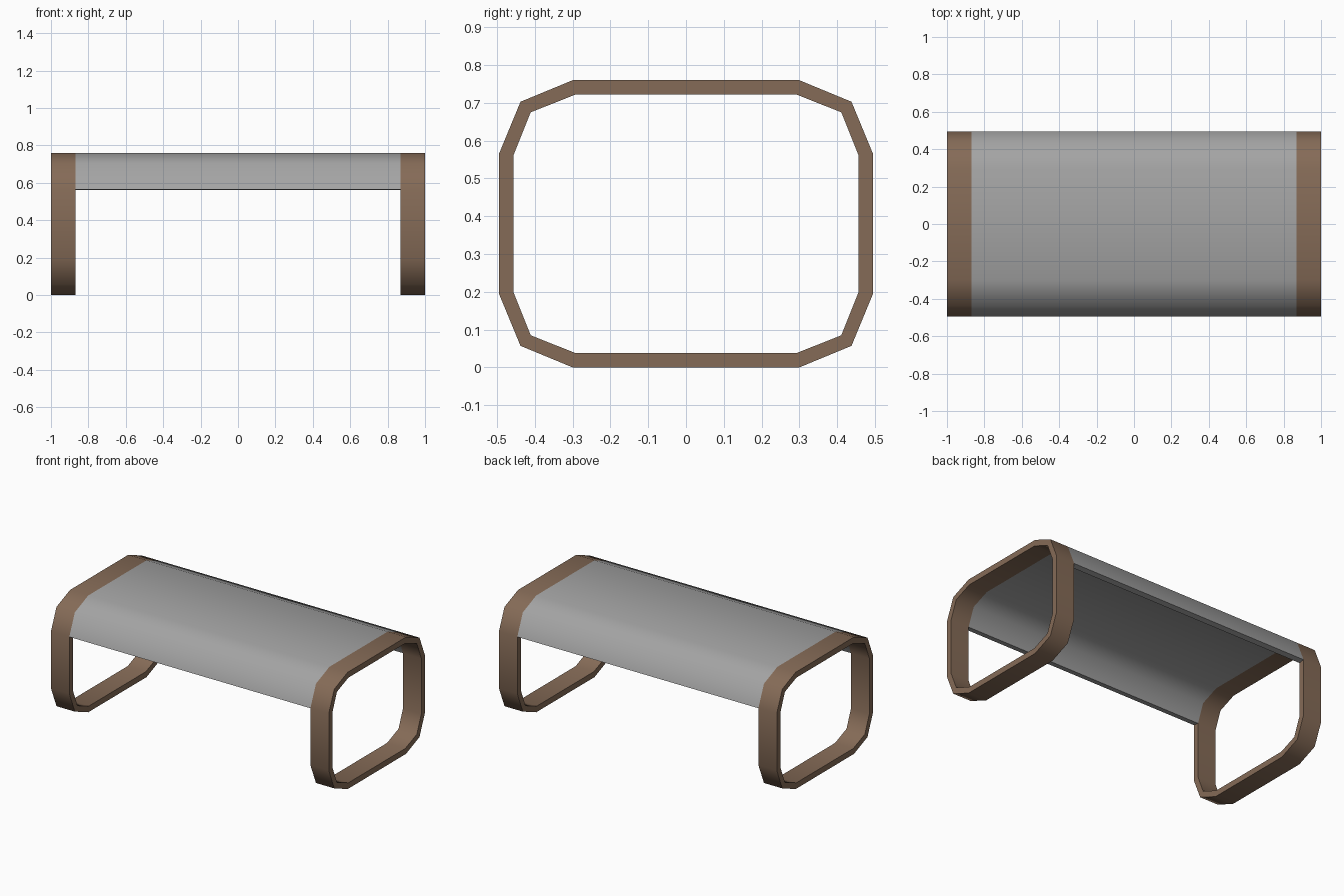
import bpy, bmesh, math

cube = bpy.data.objects.get("Cube")
if cube:
    bpy.data.objects.remove(cube, do_unlink=True)


def material(name, colour):
    m = bpy.data.materials.new(name)
    m.use_nodes = True
    m.diffuse_color = (*colour, 1)
    m.node_tree.nodes["Principled BSDF"].inputs["Base Color"].default_value = (*colour, 1)
    return m


wood = material("brown wood", (0.235, 0.147, 0.095))
metal = material("grey metal", (0.37, 0.37, 0.37))

# Right half of the upper band, from the top centre outwards
OUTER = [(0.30, 0.76), (0.438, 0.703), (0.495, 0.565)]
INNER = [(0.293, 0.722), (0.411, 0.675), (0.457, 0.56)]
MID = 0.38


def arch(half):
    """Whole upper band, from the front side over the top to the back."""
    return [(-y, z) for y, z in reversed(half)] + half


def loop(half):
    """Closed ring: the upper arch and its reflection below."""
    upper = arch(half)
    return upper + [(y, 2 * MID - z) for y, z in reversed(upper)]


def band(name, outer, inner, x0, x1, closed, mat):
    """Extrude the strip between two matching (y, z) paths along x."""
    bm = bmesh.new()
    rows = [[bm.verts.new((x, y, z)) for x, (y, z) in
             ((x0, o), (x1, o), (x1, i), (x0, i))] for o, i in zip(outer, inner)]
    pairs = list(zip(rows, rows[1:]))
    if closed:
        pairs.append((rows[-1], rows[0]))
    else:
        bm.faces.new(rows[0])
        bm.faces.new(rows[-1])
    for a, b in pairs:
        for k in range(4):
            n = (k + 1) % 4
            bm.faces.new((a[k], a[n], b[n], b[k]))
    bmesh.ops.recalc_face_normals(bm, faces=bm.faces)
    mesh = bpy.data.meshes.new(name)
    bm.to_mesh(mesh)
    bm.free()
    mesh.materials.append(mat)
    obj = bpy.data.objects.new(name, mesh)
    bpy.context.collection.objects.link(obj)
    bpy.ops.object.select_all(action="DESELECT")
    obj.select_set(True)
    bpy.context.view_layer.objects.active = obj
    bpy.ops.object.shade_smooth_by_angle(angle=math.radians(60))
    return obj


# Leg frames at both ends
for side, x0, x1 in (("right", -1, -0.868), ("left", 0.868, 1)):
    band(side + "_leg_frame", loop(OUTER), loop(INNER), x0, x1, True, wood)

# Curved seat between the frames
band("seat", arch(OUTER), arch(INNER), -0.868, 0.868, False, metal)
